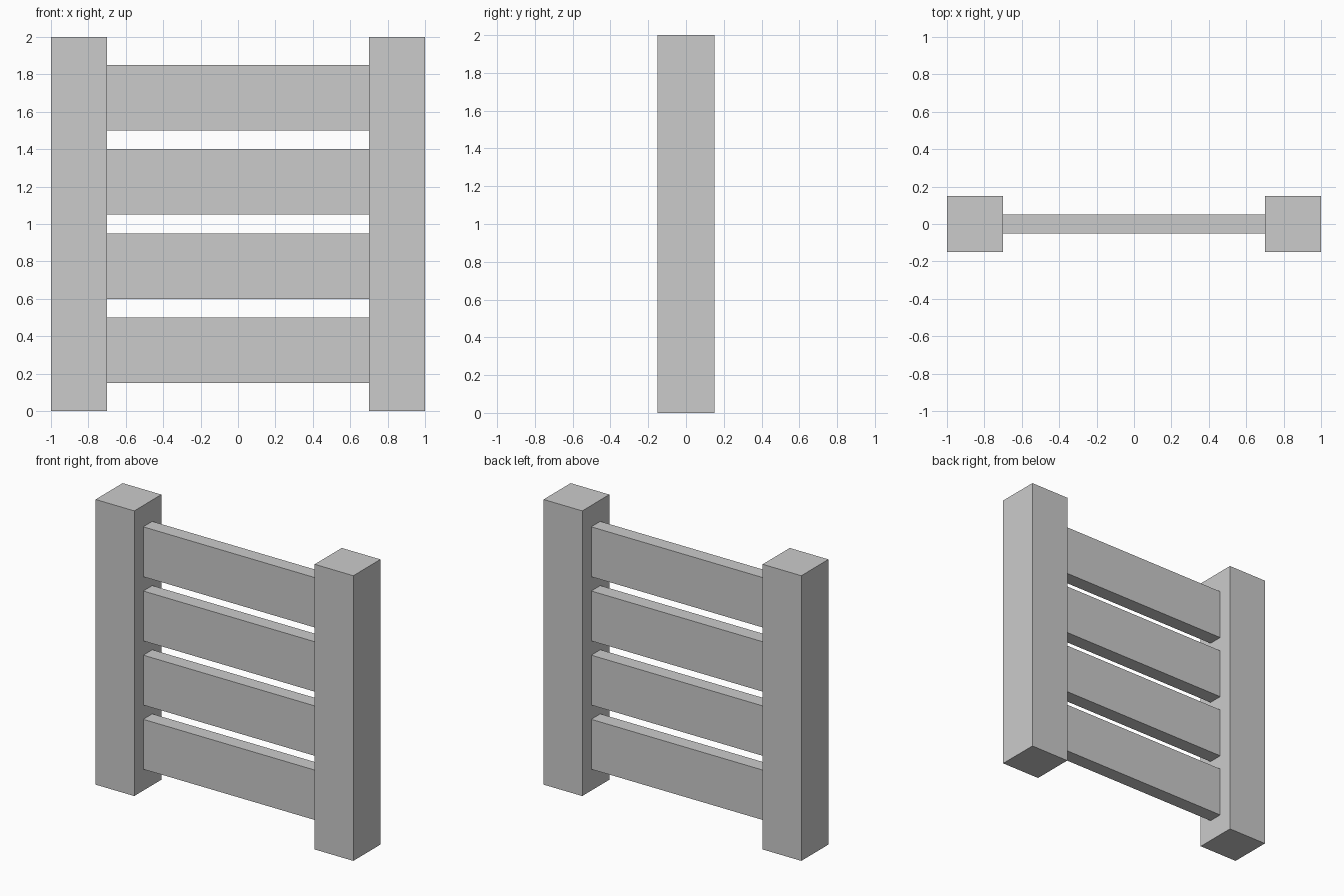
import bpy

if "Cube" in bpy.data.objects:
    bpy.data.objects.remove(bpy.data.objects["Cube"])


def box(name, size, center):
    bpy.ops.mesh.primitive_cube_add(size=1, location=center)
    obj = bpy.context.object
    obj.name = name
    obj.scale = size
    bpy.ops.object.transform_apply(location=False, rotation=False, scale=True)
    return obj


# Square posts at both ends
for side, x in (("left", -0.85), ("right", 0.85)):
    box(f"{side}_post", (0.3, 0.3, 2.0), (x, 0, 1.0))

# Four evenly spaced planks between the posts
for i in range(4):
    box(f"plank_{i + 1}", (1.4, 0.1, 0.35), (0, 0, 0.325 + 0.45 * i))
